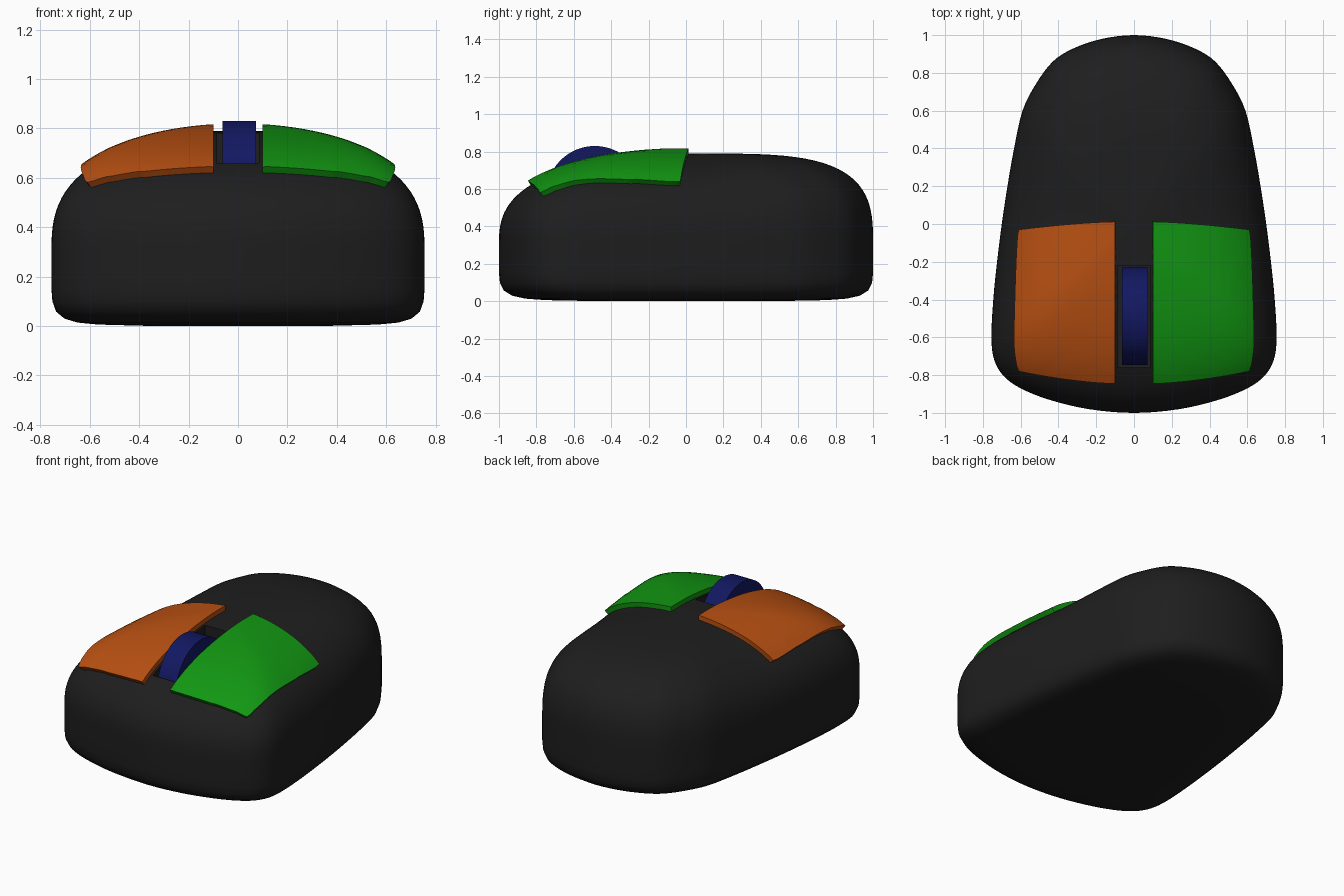
import bpy, bmesh, math
from mathutils import Vector
from mathutils.bvhtree import BVHTree

if "Cube" in bpy.data.objects:
    bpy.data.objects.remove(bpy.data.objects["Cube"])


def paint(ob, name, rgb):
    mat = bpy.data.materials.new(name)
    mat.diffuse_color = (*rgb, 1)
    mat.use_nodes = True
    mat.node_tree.nodes["Principled BSDF"].inputs["Base Color"].default_value = mat.diffuse_color
    ob.data.materials.append(mat)


def finish(bm, name, angle=40):
    bmesh.ops.recalc_face_normals(bm, faces=bm.faces[:])
    me = bpy.data.meshes.new(name)
    bm.to_mesh(me)
    bm.free()
    ob = bpy.data.objects.new(name, me)
    bpy.context.collection.objects.link(ob)
    smooth(ob, angle)
    return ob


def smooth(ob, angle):
    bpy.ops.object.select_all(action='DESELECT')
    ob.select_set(True)
    bpy.context.view_layer.objects.active = ob
    bpy.ops.object.shade_smooth_by_angle(angle=math.radians(angle))


def spline(pts, steps):
    # closed Catmull-Rom curve
    out, n = [], len(pts)
    for i in range(n):
        a, b, c, d = (Vector(pts[(i + k) % n]) for k in (-1, 0, 1, 2))
        for s in range(steps):
            t = s / steps
            out.append(0.5 * (2 * b + (c - a) * t + (2 * a - 5 * b + 4 * c - d) * t * t
                              + (3 * b - a - 3 * c + d) * t ** 3))
    return out


# Body: plan outline swept through a side profile, dome fuller at the back
half = [(.17, .98), (.32, .93), (.43, .86), (.52, .74), (.59, .6), (.635, .4), (.67, .2), (.70, 0),
        (.725, -.2), (.745, -.4), (.755, -.6), (.74, -.72), (.69, -.805), (.6, -.87), (.45, -.93), (.24, -.98)]
outline = spline([(0, 1)] + half + [(0, -1)] + [(-x, y) for x, y in reversed(half)], 4)
base = [(.5, .001), (.75, .006), (.86, .014), (.93, .03), (.975, .058), (.995, .1), (1, .15), (1, .22), (1, .3)]
DOME = 28


def body_ring(k):
    if k < len(base):
        r, z = base[k]
        return [(p.x * r, p.y * r, z) for p in outline]
    r = math.cos(math.pi / 2 * ((k - len(base) + 1) / DOME) ** 1.5)
    ring = []
    for p in outline:
        w = max(0, p.y) ** 1.5
        ring.append((p.x * r, p.y * r, .3 + .49 * (1 - r ** (2 + 2 * w)) ** (.36 - .04 * w)))
    return ring


bm = bmesh.new()
rings = [[bm.verts.new(c) for c in body_ring(k)] for k in range(len(base) + DOME - 1)]
n = len(outline)
for a, b in zip(rings, rings[1:]):
    for i in range(n):
        j = (i + 1) % n
        bm.faces.new((a[i], a[j], b[j], b[i]))
for ring, z in ((rings[0], 0), (rings[-1], .79)):
    tip = bm.verts.new((0, 0, z))
    for i in range(n):
        bm.faces.new((ring[i], ring[(i + 1) % n], tip))
bmesh.ops.recalc_face_normals(bm, faces=bm.faces[:])
surface = BVHTree.FromBMesh(bm)
body = finish(bm, "mouse_body", 50)
paint(body, "black_plastic", (.013, .013, .013))

# Wheel slot cut into the body
bpy.ops.mesh.primitive_cube_add(size=1, location=(0, -.49, .68))
cutter = bpy.context.object
cutter.name = "slot_cutter"
cutter.scale = (.17, .54, .5)
cutter.hide_render = True
cutter.hide_set(True)
cut = body.modifiers.new("wheel_slot", 'BOOLEAN')
cut.object = cutter
cut.operation = 'DIFFERENCE'
cut.solver = 'EXACT'


# Buttons: curved pads laid over the body
def button(name, side, rgb):
    NU, NV, lift, thick = 20, 28, .03, .05
    bm = bmesh.new()
    top, low = [], []
    for i in range(NU + 1):
        u = i / NU
        for j in range(NV + 1):
            v = j / NV
            front, back = -.845 + .065 * u ** 1.6, .012 - .042 * u ** 1.5
            y = front + (back - front) * v
            edge = .61 + .03 * (1 - v) ** .5 * min(1, v / .2) ** .6
            x = .1 + (edge - .1) * u
            hit, nor, _, _ = surface.ray_cast(Vector((x * side, y, 2)), Vector((0, 0, -1)))
            p = hit + Vector((0, 0, min(lift / nor.z, .06)))
            top.append(bm.verts.new(p))
            low.append(bm.verts.new(p - nor * thick))
    w = NV + 1
    for g in (top, low):
        for i in range(NU):
            for j in range(NV):
                k = i * w + j
                bm.faces.new((g[k], g[k + 1], g[k + w + 1], g[k + w]))
    loop = ([j for j in range(NV)] + [i * w + NV for i in range(NU)]
            + [NU * w + j for j in range(NV, 0, -1)] + [i * w for i in range(NU, 0, -1)])
    for a, b in zip(loop, loop[1:] + loop[:1]):
        bm.faces.new((top[a], top[b], low[b], low[a]))
    paint(finish(bm, name), name + "_colour", rgb)


button("left_button", -1, (.48, .08, .006))
button("right_button", 1, (.006, .31, .006))

# Scroll wheel
bpy.ops.mesh.primitive_cylinder_add(vertices=64, radius=.26, depth=.135, location=(.005, -.487, .57),
                                    rotation=(0, math.pi / 2, 0))
wheel = bpy.context.object
wheel.name = "scroll_wheel"
smooth(wheel, 40)
paint(wheel, "blue_rubber", (.006, .009, .12))
